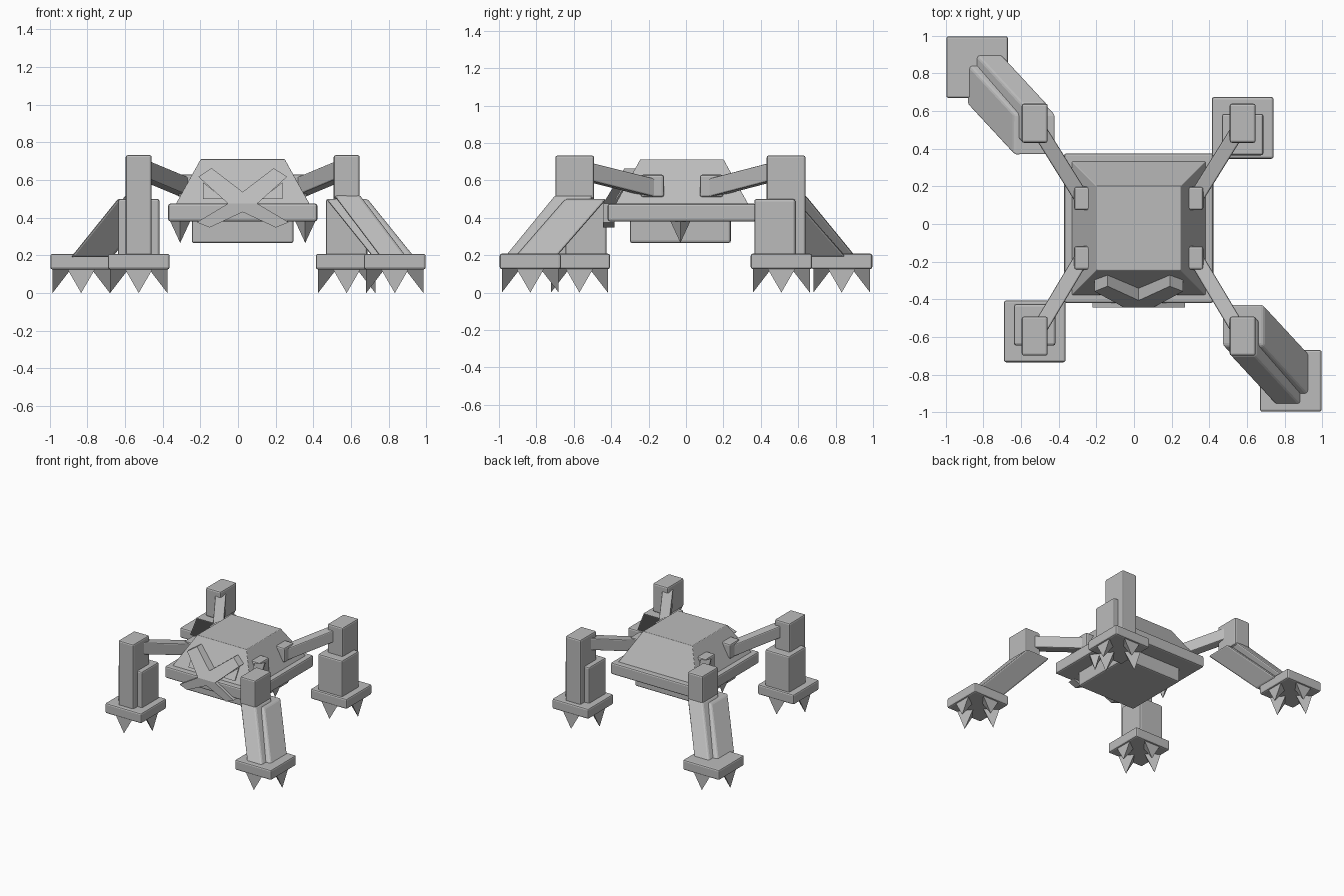
import bpy, bmesh
from mathutils import Vector

if "Cube" in bpy.data.objects:
    bpy.data.objects.remove(bpy.data.objects["Cube"])

grey = bpy.data.materials.new("steel grey")
grey.diffuse_color = (0.5, 0.5, 0.5, 1)
grey.use_nodes = True
grey.node_tree.nodes["Principled BSDF"].inputs["Base Color"].default_value = grey.diffuse_color
CX, CY = 0.025, -0.022          # body centre


def make(name, rings, bevel=0.0):
    """Closed solid from two rings of points, with an optional small bevel."""
    bm = bmesh.new()
    a, b = [[bm.verts.new(p) for p in r] for r in rings]
    n = len(a)
    bm.faces.new(a)
    bm.faces.new(b)
    for i in range(n):
        j = (i + 1) % n
        bm.faces.new((a[i], a[j], b[j], b[i]))
    bmesh.ops.recalc_face_normals(bm, faces=bm.faces)
    if bevel:
        bmesh.ops.bevel(bm, geom=bm.edges[:], offset=bevel, segments=2,
                        profile=0.5, affect='EDGES')
    return finish(name, bm)


def finish(name, bm):
    me = bpy.data.meshes.new(name)
    bm.to_mesh(me)
    bm.free()
    me.materials.append(grey)
    ob = bpy.data.objects.new(name, me)
    bpy.context.collection.objects.link(ob)
    return ob


def rect(cx, cy, hx, hy, z):
    return [(cx + sx * hx, cy + sy * hy, z)
            for sx, sy in ((-1, -1), (1, -1), (1, 1), (-1, 1))]


def block(name, cx, cy, hx, hy, z0, z1, bevel=0.012, shift=(0, 0)):
    """Box whose bottom may be shifted sideways to slant it."""
    return make(name, (rect(cx + shift[0], cy + shift[1], hx, hy, z0),
                       rect(cx, cy, hx, hy, z1)), bevel)


def spike(name, base, tip):
    bm = bmesh.new()
    ring = [bm.verts.new(p) for p in base]
    top = bm.verts.new(tip)
    bm.faces.new(ring)
    for i in range(len(ring)):
        bm.faces.new((ring[i], ring[(i + 1) % len(ring)], top))
    bmesh.ops.recalc_face_normals(bm, faces=bm.faces)
    return finish(name, bm)


def beam(name, p, q, w, h):
    """Square bar between two points."""
    p, q = Vector(p), Vector(q)
    d = (q - p).normalized()
    side = d.cross(Vector((0, 0, 1))).normalized() * w / 2
    up = side.cross(d).normalized() * h / 2
    return make(name, [[c - side - up, c + side - up, c + side + up, c - side + up]
                       for c in (p, q)], 0.008)


def plate(name, pts, mirror, front, depth):
    """Outline in x/z (x measured from the body centre) laid on the face."""
    make(name, [[(CX + mirror * x, front(z) + d, z) for x, z in pts]
                for d in (0, depth)])


# Body: rim plate, belly and tapered shell
block("body_rim", CX, CY, 0.396, 0.397, 0.38, 0.475)
block("belly", CX, -0.03, 0.27, 0.27, 0.265, 0.40)
make("shell", (rect(CX, CY, 0.362, 0.362, 0.46), rect(CX, CY, 0.223, 0.223, 0.711)), 0.003)

# Crossed face guard and eyes
for m, side in ((-1, "left"), (1, "right")):
    plate("face_guard_upper_" + side,
          [(0.235, 0.617), (0.165, 0.663), (0, 0.537), (0, 0.475), (0.078, 0.475)],
          m, lambda z: -0.443 + (z - 0.475) * 0.6, 0.07)
    plate("face_guard_lower_" + side,
          [(0.078, 0.475), (0, 0.475), (0, 0.43), (0.175, 0.348), (0.245, 0.375)],
          m, lambda z: -0.443, 0.06)
    plate("eye_" + side, [(0.21, 0.587), (0.21, 0.5), (0.1, 0.5)],
          m, lambda z: -0.393 + (z - 0.475) * 0.596, 0.009)
    # Spike under each side of the rim
    x, y = CX + m * 0.332, -0.03
    spike("rim_spike_" + side,
          [(x - 0.055, y, 0.385), (x, y - 0.055, 0.385),
           (x + 0.055, y, 0.385), (x, y + 0.055, 0.385)], (x, y, 0.266))

# Legs: upright pair and slanted pair on opposite corners
for name, sx, sy, slant in (("front_left", -1, -1, 0), ("front_right", 1, -1, 1),
                            ("back_left", -1, 1, 1), ("back_right", 1, 1, 0)):
    px, py = CX + sx * 0.552, -0.03 + sy * 0.565    # post centre
    by = py - sy * 0.06                             # thicker inner shin
    fx, fy = (sx * 0.8325, sy * 0.8325) if slant else (px, py - sy * 0.025)
    shift = (sx * 0.25, sy * 0.27) if slant else (0, 0)

    block(name + "_socket", CX + sx * 0.27, CY + sy * 0.158, 0.073, 0.062, 0.51, 0.63)
    beam(name + "_arm", (CX + sx * 0.30, CY + sy * 0.155, 0.558),
         (px - sx * 0.02, py - sy * 0.03, 0.655), 0.08, 0.095)
    if slant:
        block(name + "_post_top", px, py, 0.069, 0.104, 0.5, 0.733)
        block(name + "_post", px, py, 0.069, 0.104, 0.19, 0.52, 0.012, shift)
    else:
        block(name + "_post", px, py, 0.069, 0.104, 0.19, 0.733)
    block(name + "_shin", px, by, 0.11, 0.11, 0.19, 0.5, 0.012, shift)

    # Foot with a claw along each edge
    h = 0.164
    block(name + "_foot", fx, fy, h, h, 0.125, 0.208)
    for i, (dx, dy) in enumerate(((1, 0), (0, 1), (-1, 0), (0, -1))):
        ox, oy = fx + dx * (h - 0.012), fy + dy * (h - 0.012)
        base = [(ox + dy * 0.075, oy + dx * 0.075, 0.13),
                (ox - dy * 0.075, oy - dx * 0.075, 0.13),
                (ox - dx * 0.1, oy - dy * 0.1, 0.13)]
        spike(f"{name}_claw_{i}", base, (ox, oy, 0.0))
